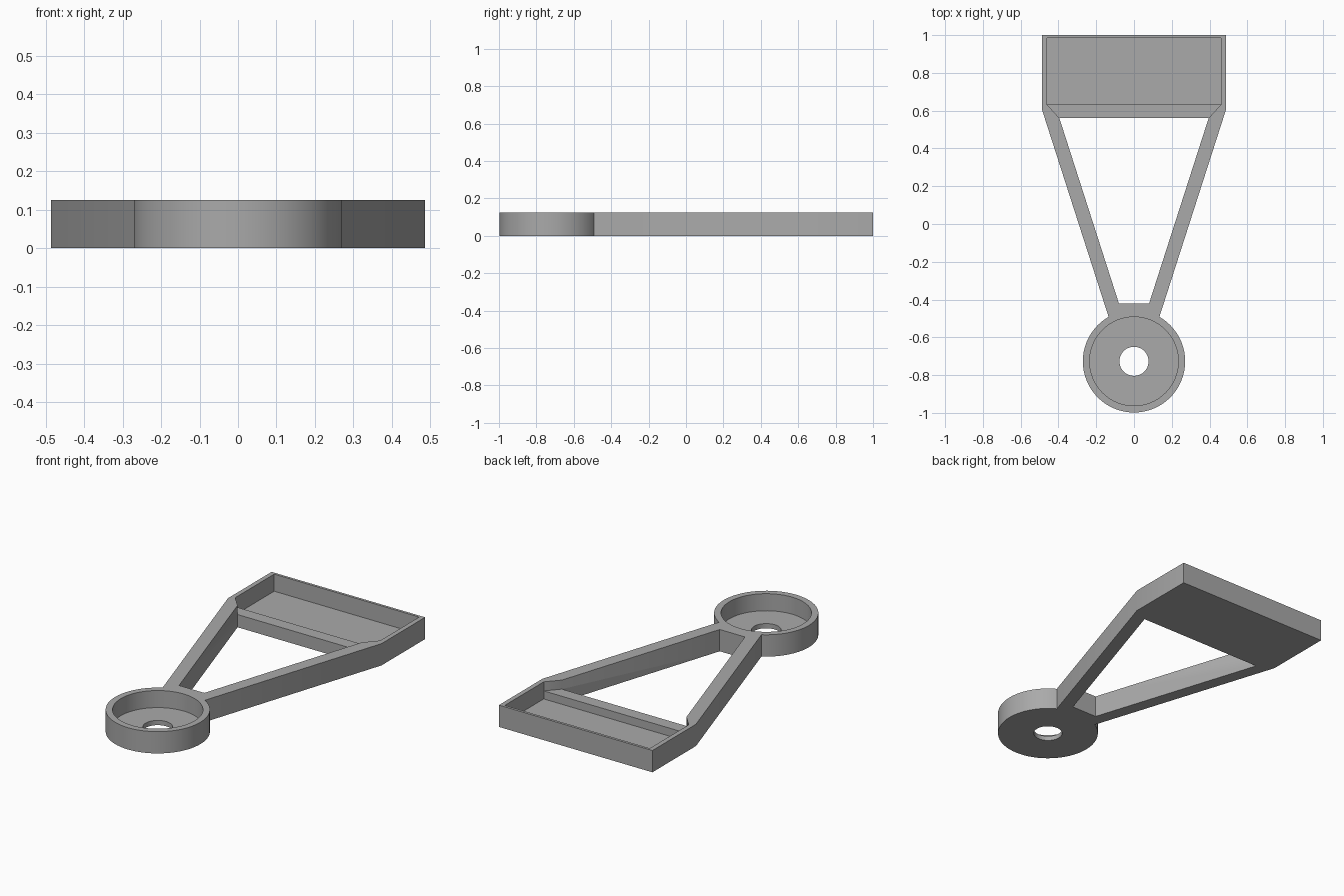
import bpy
import bmesh
from math import radians

cube = bpy.data.objects.get("Cube")
if cube:
    bpy.data.objects.remove(cube, do_unlink=True)

HEIGHT = 0.125
FLOOR = 0.027        # floor of tray and cup
LIP = 0.073          # top of the low front lip of the tray
ABOVE = 0.2          # cutters end above the part
HUB_Y = -0.727

grey = bpy.data.materials.new("plain grey")
grey.use_nodes = True
colour = (0.4, 0.4, 0.4, 1)
grey.diffuse_color = colour
grey.node_tree.nodes["Principled BSDF"].inputs["Base Color"].default_value = colour


def make_object(name, bm):
    bmesh.ops.recalc_face_normals(bm, faces=bm.faces)
    mesh = bpy.data.meshes.new(name)
    bm.to_mesh(mesh)
    bm.free()
    mesh.materials.append(grey)
    obj = bpy.data.objects.new(name, mesh)
    bpy.context.collection.objects.link(obj)
    return obj


def prism(name, half, bottom, top):
    """Upright prism from the right half of an outline, mirrored in x."""
    outline = half + [(-x, y) for x, y in reversed(half)]
    bm = bmesh.new()
    face = bm.faces.new([bm.verts.new((x, y, bottom)) for x, y in outline])
    extruded = bmesh.ops.extrude_face_region(bm, geom=[face])
    verts = [v for v in extruded["geom"] if isinstance(v, bmesh.types.BMVert)]
    bmesh.ops.translate(bm, verts=verts, vec=(0, 0, top - bottom))
    return make_object(name, bm)


def disc(name, radius, bottom, top, segments=64):
    bm = bmesh.new()
    bmesh.ops.create_cone(bm, cap_ends=True, segments=segments, radius1=radius,
                          radius2=radius, depth=top - bottom)
    bmesh.ops.translate(bm, verts=bm.verts, vec=(0, HUB_Y, (top + bottom) / 2))
    return make_object(name, bm)


# Solid outline of tray, arms and neck
bracket = prism("bracket", [(0.11, -0.57), (0.135, -0.49), (0.487, 0.605), (0.487, 1.0)],
                0, HEIGHT)

# Round hub joined on, then the openings cut away
steps = [
    (disc("hub", 0.271, 0, HEIGHT), "UNION"),
    (prism("arm_window", [(0.08, -0.42), (0.395, 0.56)], -0.1, ABOVE), "DIFFERENCE"),
    (prism("tray_pocket", [(0.46, 0.632), (0.46, 0.985)], FLOOR, ABOVE), "DIFFERENCE"),
    (prism("lip_step", [(0.386, 0.55), (0.46, 0.632), (0.46, 0.7)], LIP, ABOVE), "DIFFERENCE"),
    (disc("hub_cup", 0.235, FLOOR, ABOVE), "DIFFERENCE"),
    (disc("hub_hole", 0.077, -0.1, ABOVE), "DIFFERENCE"),
]
for helper, operation in steps:
    helper.hide_render = True
    modifier = bracket.modifiers.new(helper.name, "BOOLEAN")
    modifier.operation = operation
    modifier.solver = "EXACT"
    modifier.object = helper

# Keep the finished shape and drop the helpers
bpy.context.view_layer.update()
graph = bpy.context.evaluated_depsgraph_get()
finished = bpy.data.meshes.new_from_object(bracket.evaluated_get(graph))
bracket.modifiers.clear()
bracket.data = finished
finished.materials.clear()
finished.materials.append(grey)
for helper, _ in steps:
    bpy.data.objects.remove(helper, do_unlink=True)

# Smooth round walls with sharp rims
bpy.ops.object.select_all(action="DESELECT")
bracket.select_set(True)
bpy.context.view_layer.objects.active = bracket
bpy.ops.object.shade_smooth_by_angle(angle=radians(30))
